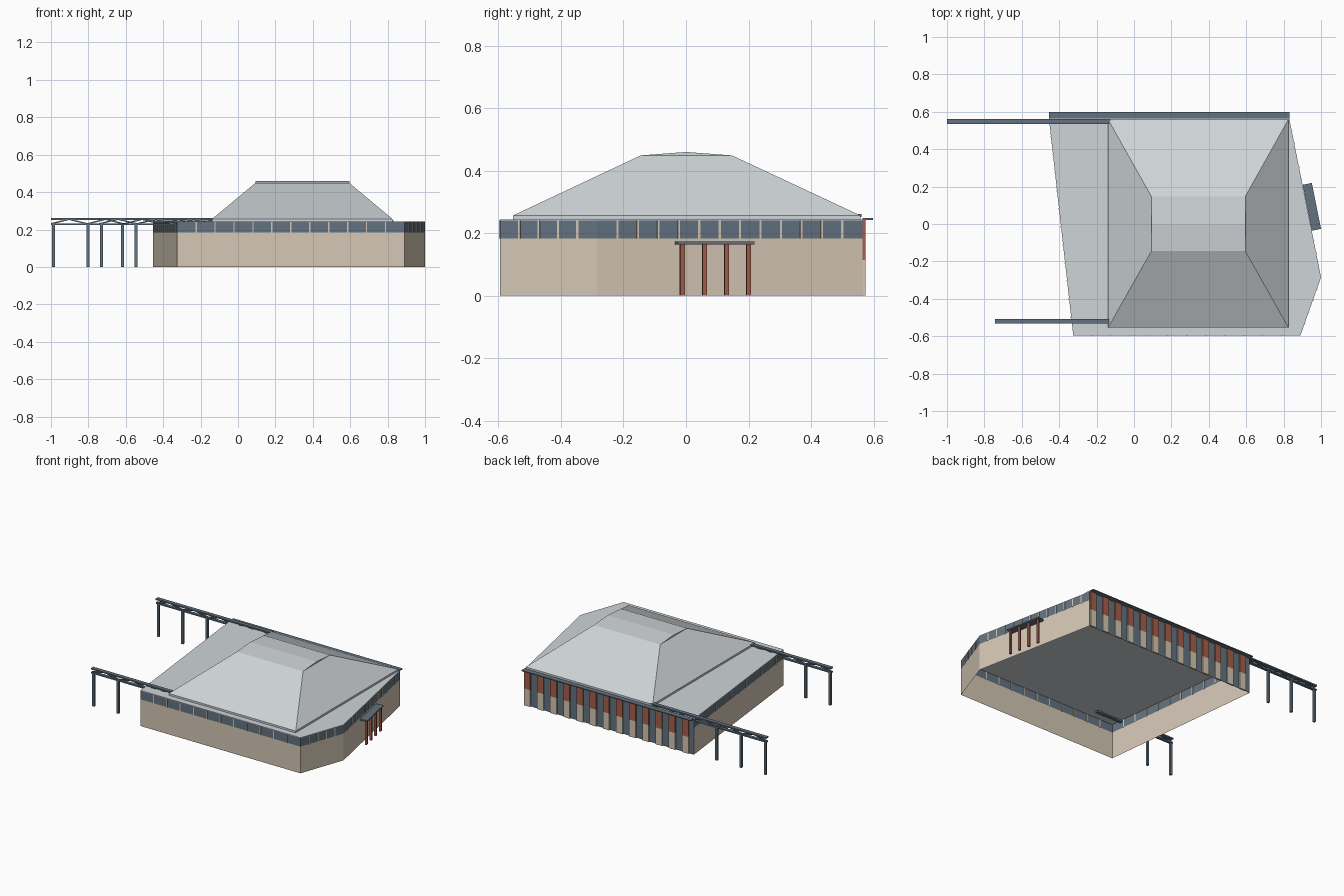
import bpy, bmesh, math
from mathutils import Vector, Matrix

if "Cube" in bpy.data.objects:
    bpy.data.objects.remove(bpy.data.objects["Cube"])


def mat(name, r, g, b):
    m = bpy.data.materials.new(name)
    m.diffuse_color = (r, g, b, 1)
    m.use_nodes = True
    m.node_tree.nodes["Principled BSDF"].inputs["Base Color"].default_value = m.diffuse_color
    return m


BEIGE = mat("beige wall", 0.66, 0.57, 0.46)
GLASS = mat("slate blue", 0.125, 0.17, 0.215)
ROOF = mat("pale grey roof", 0.62, 0.66, 0.68)
BROWN = mat("red brown", 0.37, 0.115, 0.07)


def finish(name, bm, mats):
    me = bpy.data.meshes.new(name)
    bm.to_mesh(me)
    bm.free()
    for m in mats:
        me.materials.append(m)
    ob = bpy.data.objects.new(name, me)
    bpy.context.collection.objects.link(ob)
    return ob


def add_box(bm, center, size, angle=0.0, axis='Z', mi=0):
    M = (Matrix.Translation(center) @ Matrix.Rotation(angle, 4, axis)
         @ Matrix.Diagonal((*size, 1)))
    r = bmesh.ops.create_cube(bm, size=1, matrix=M)
    for f in {f for v in r["verts"] for f in v.link_faces}:
        f.material_index = mi


def loft(bm, rings):
    """Join rings of points with quads, return the vertex rings."""
    vr = [[bm.verts.new(p) for p in ring] for ring in rings]
    for a, b in zip(vr, vr[1:]):
        n = len(a)
        for i in range(n):
            j = (i + 1) % n
            bm.faces.new((a[i], a[j], b[j], b[i]))
    return vr


# Footprint, counter-clockwise; the last-but-one edge is the back
PLAN = [(-0.325, -0.595), (0.89, -0.595), (1.0, -0.285), (0.83, 0.565), (-0.455, 0.565)]
BACK = 3
Z_SILL, Z_TOP = 0.183, 0.24

# Walls: open shell, beige below, glazed band above, all-glass back
bm = bmesh.new()
loft(bm, [[(x, y, z) for x, y in PLAN] for z in (0, Z_SILL, Z_TOP)])
for f in bm.faces:
    c = f.calc_center_median()
    f.material_index = 1 if c.z > Z_SILL or c.y > 0.56 else 0
finish("outer_walls", bm, [BEIGE, GLASS])

# Thin mullions across the glazed band
bm = bmesh.new()
for k, n in enumerate((12, 5, 13, 0, 12)):
    a, b = Vector(PLAN[k]), Vector(PLAN[(k + 1) % 5])
    d = b - a
    for i in range(1, n):
        p = a + d * i / n
        add_box(bm, (p.x, p.y, (Z_SILL + Z_TOP) / 2), (0.007, 0.006, Z_TOP - Z_SILL),
                math.atan2(d.y, d.x))
finish("window_mullions", bm, [BEIGE])

# Flat roof slab
bm = bmesh.new()
vr = loft(bm, [[(x, y, z) for x, y in PLAN] for z in (Z_TOP - 0.001, Z_TOP + 0.004)])
bm.faces.new(vr[1])
bm.faces.new(vr[0][::-1])
finish("flat_roof", bm, [ROOF])


# Hipped roof with short upstand and low ridge
def rect(x0, x1, y0, y1, z):
    return [(x0, y0, z), (x1, y0, z), (x1, y1, z), (x0, y1, z)]


bm = bmesh.new()
vr = loft(bm, [rect(-0.138, 0.825, -0.553, 0.558, 0.242),
               rect(-0.138, 0.825, -0.553, 0.558, 0.257),
               rect(0.093, 0.595, -0.145, 0.147, 0.449)])
a, b, c, d = vr[2]
e, f = bm.verts.new((0.093, 0, 0.46)), bm.verts.new((0.595, 0, 0.46))
for fv in ((a, b, f, e), (e, f, c, d), (b, c, f), (d, a, e)):
    bm.faces.new(fv)
finish("hipped_roof", bm, [ROOF])

# Back eave and row of two-tone piers
bm = bmesh.new()
add_box(bm, (0.188, 0.581, 0.245), (1.285, 0.034, 0.006))
finish("back_eave", bm, [GLASS])
bm = bmesh.new()
for i in range(13):
    x = 0.805 - 0.1 * i
    add_box(bm, (x, 0.568, 0.0575), (0.048, 0.012, 0.115), mi=0)
    add_box(bm, (x, 0.568, 0.1785), (0.048, 0.012, 0.127), mi=1)
finish("back_piers", bm, [BEIGE, BROWN])

# Entrance porch, parallel to the right wall
a, b = Vector(PLAN[2]), Vector(PLAN[3])
along = (b - a).normalized()
out = Vector((along.y, -along.x))
ang = math.atan2(along.y, along.x)
mid = Vector((0.951, 0.092))
bm = bmesh.new()
add_box(bm, (mid.x, mid.y, 0.169), (0.25, 0.05, 0.009), ang)
finish("porch_canopy", bm, [GLASS])
bm = bmesh.new()
for i in range(4):
    p = mid + along * (-0.108 + 0.072 * i) + out * 0.01
    add_box(bm, (p.x, p.y, 0.0825), (0.014, 0.014, 0.165), ang)
finish("porch_columns", bm, [BROWN])


# Trussed walkway beams on posts, running out to the left
def truss(name, x0, x1, y, posts):
    bm = bmesh.new()
    xc, L = (x0 + x1) / 2, x1 - x0
    add_box(bm, (xc, y, 0.2565), (L, 0.026, 0.009))
    add_box(bm, (xc, y, 0.2285), (L, 0.02, 0.009))
    for i in range(posts):
        add_box(bm, (x0 + 0.013 + 0.185 * i, y, 0.113), (0.015, 0.015, 0.226))
    # zigzag braces
    step = 0.0925
    n = int(L / step)
    step = L / n
    t = math.atan2(0.024, step)
    for i in range(n):
        add_box(bm, (x0 + step * (i + 0.5), y, 0.2425),
                (math.hypot(step, 0.024), 0.012, 0.007), t if i % 2 else -t, 'Y')
    finish(name, bm, [GLASS])


truss("back_truss", -1.0, -0.125, 0.548, 3)
truss("front_truss", -0.743, -0.135, -0.52, 2)
